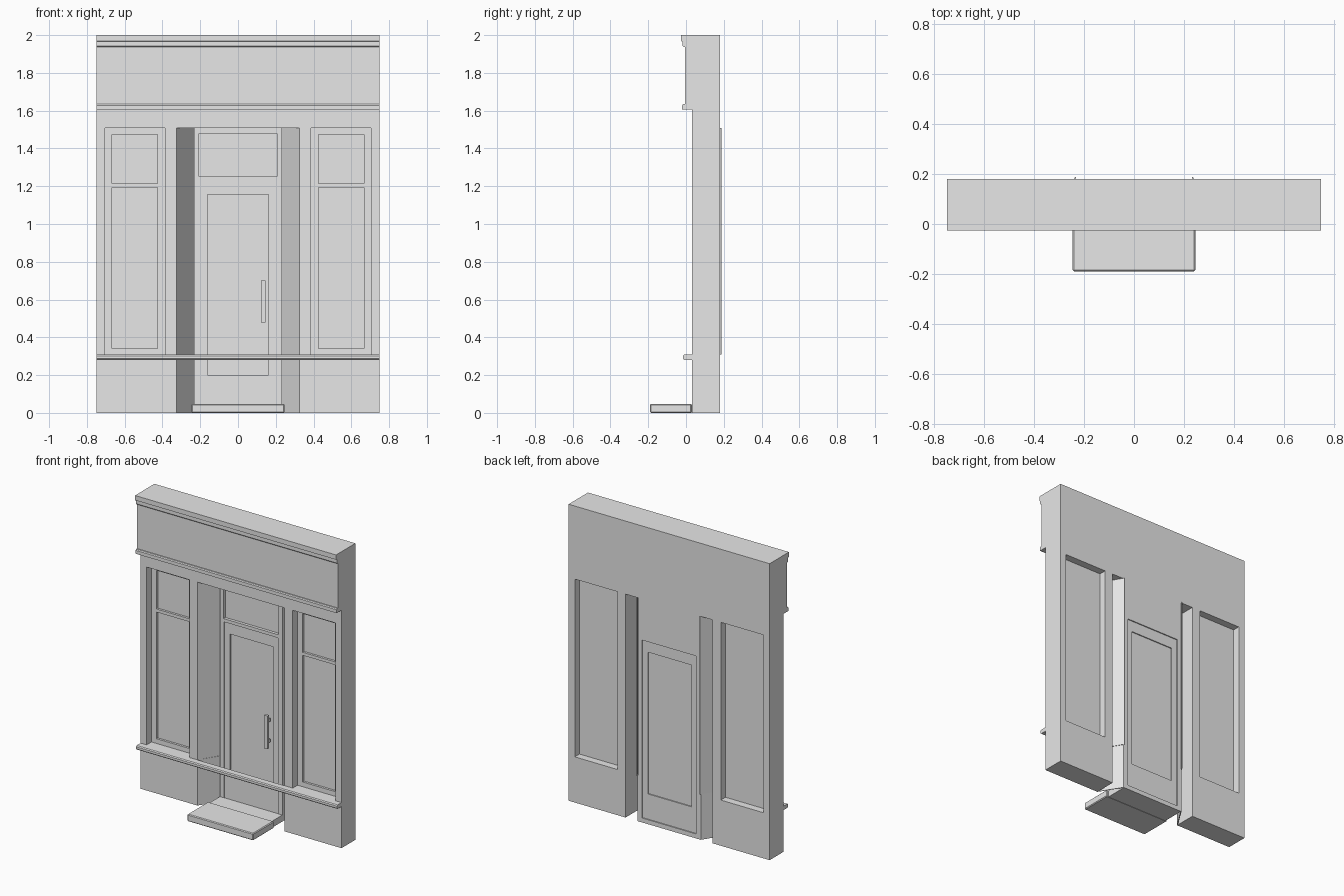
import bpy, bmesh

if "Cube" in bpy.data.objects:
    bpy.data.objects.remove(bpy.data.objects["Cube"], do_unlink=True)

GREY = (0.8, 0.8, 0.8, 1)
mat = bpy.data.materials.new("plain grey")
mat.use_nodes = True
mat.diffuse_color = GREY
mat.node_tree.nodes["Principled BSDF"].inputs["Base Color"].default_value = GREY


def prism(name, pts, lo, hi, axis):
    """Extrude a profile: (y, z) points along x, or (x, y) points along z."""
    place = (lambda p, t: (t, *p)) if axis == "x" else (lambda p, t: (*p, t))
    bm = bmesh.new()
    a = bm.faces.new([bm.verts.new(place(p, lo)) for p in pts])
    b = bm.faces.new([bm.verts.new(place(p, hi)) for p in pts])
    bmesh.ops.bridge_loops(bm, edges=list(a.edges) + list(b.edges))
    bmesh.ops.recalc_face_normals(bm, faces=bm.faces)
    me = bpy.data.meshes.new(name)
    bm.to_mesh(me)
    bm.free()
    me.materials.append(mat)
    ob = bpy.data.objects.new(name, me)
    bpy.context.collection.objects.link(ob)
    return ob


def box(name, x, y, z):
    (x0, x1), (y0, y1) = sorted(x), y
    return prism(name, [(x0, y0), (x1, y0), (x1, y1), (x0, y1)], *z, "z")


def apply(ob, mod):
    bpy.context.view_layer.objects.active = ob
    bpy.ops.object.modifier_apply(modifier=mod.name)


def cut(ob, x, y, z):
    cutter = box("cutter", x, y, z)
    mod = ob.modifiers.new("cut", "BOOLEAN")
    mod.operation, mod.solver, mod.object = "DIFFERENCE", "EXACT", cutter
    apply(ob, mod)
    bpy.data.objects.remove(cutter, do_unlink=True)


W, FRONT, BACK = 0.75, 0.032, 0.18
HEAD, SILL = 1.507, 0.308
JAMB, POST, DOOR = 0.325, 0.2325, 0.202

# Wall with window openings, entrance recess and slots behind the splayed sides
wall = box("wall", (-W, W), (FRONT, BACK), (0, 2))
cut(wall, (-JAMB, JAMB), (-1, 0.14), (-1, HEAD))
for s in (-1, 1):
    cut(wall, (s * 0.386, s * 0.704), (-1, 1), (SILL, HEAD))
    cut(wall, (s * POST, s * JAMB), (0.1, 1), (-1, HEAD))
cut(wall, (-0.206, 0.206), (0.1, 0.16), (1.252, 1.48))
cut(wall, (-DOOR, DOOR), (0.1, 1), (0.03, 1.23))

for s, side in ((-1, "right"), (1, "left")):
    # Window frame with two recessed lights
    frame = box(side + "_window", (s * 0.386, s * 0.704), (0.083, 0.13), (SILL, HEAD))
    for z in ((0.34, 1.194), (1.215, 1.475)):
        cut(frame, (s * 0.425, s * 0.667), (0, 0.098), z)
    # Splayed entrance sides, above and below sill height
    for part, tip, z in (("upper", 0.188, (SILL, HEAD)), ("lower", BACK, (0, SILL))):
        pts = [(s * JAMB, FRONT), (s * POST, tip - 0.003),
               (s * POST, tip), (s * (POST + 0.004), tip), (s * JAMB, FRONT + 0.007)]
        prism(f"{side}_{part}_splay", pts, *z, "z")

# Door with recessed panel on both faces
door = box("door", (-DOOR, DOOR), (0.147, 0.173), (0.03, 1.23))
for y in ((0, 0.157), (0.166, 1)):
    cut(door, (-0.162, 0.162), y, (0.2, 1.156))

# Door handle: bar on two mounts
box("handle_bar", (0.122, 0.146), (0.105, 0.122), (0.478, 0.702))
for z in (0.51, 0.65):
    box("handle_mount", (0.128, 0.14), (0.122, 0.147), (z, z + 0.02))

# Fascia with crown cornice and lower moulding
box("fascia", (-W, W), (-0.005, FRONT), (1.605, 2))
cornice = [(-0.005, 2), (-0.026, 2), (-0.026, 1.968), (-0.018, 1.966),
           (-0.018, 1.942), (-0.012, 1.936), (-0.005, 1.936)]
prism("cornice", cornice, -W, W, "x")
moulding = [(-0.005, 1.634), (-0.015, 1.634), (-0.02, 1.628), (-0.02, 1.605), (-0.005, 1.605)]
prism("fascia_moulding", moulding, -W, W, "x")

# Sill rail with softened nose
rail = [(FRONT, SILL), (-0.01, SILL), (-0.016, SILL - 0.006),
        (-0.016, 0.287), (-0.01, 0.281), (FRONT, 0.281)]
prism("sill_rail", rail, -W, W, "x")

# Doorstep and threshold
step = box("doorstep", (-0.246, 0.246), (-0.19, 0.03), (0, 0.048))
bevel = step.modifiers.new("bevel", "BEVEL")
bevel.width, bevel.segments = 0.005, 1
apply(step, bevel)
box("threshold", (-POST, POST), (0.028, 0.141), (0, 0.044))
